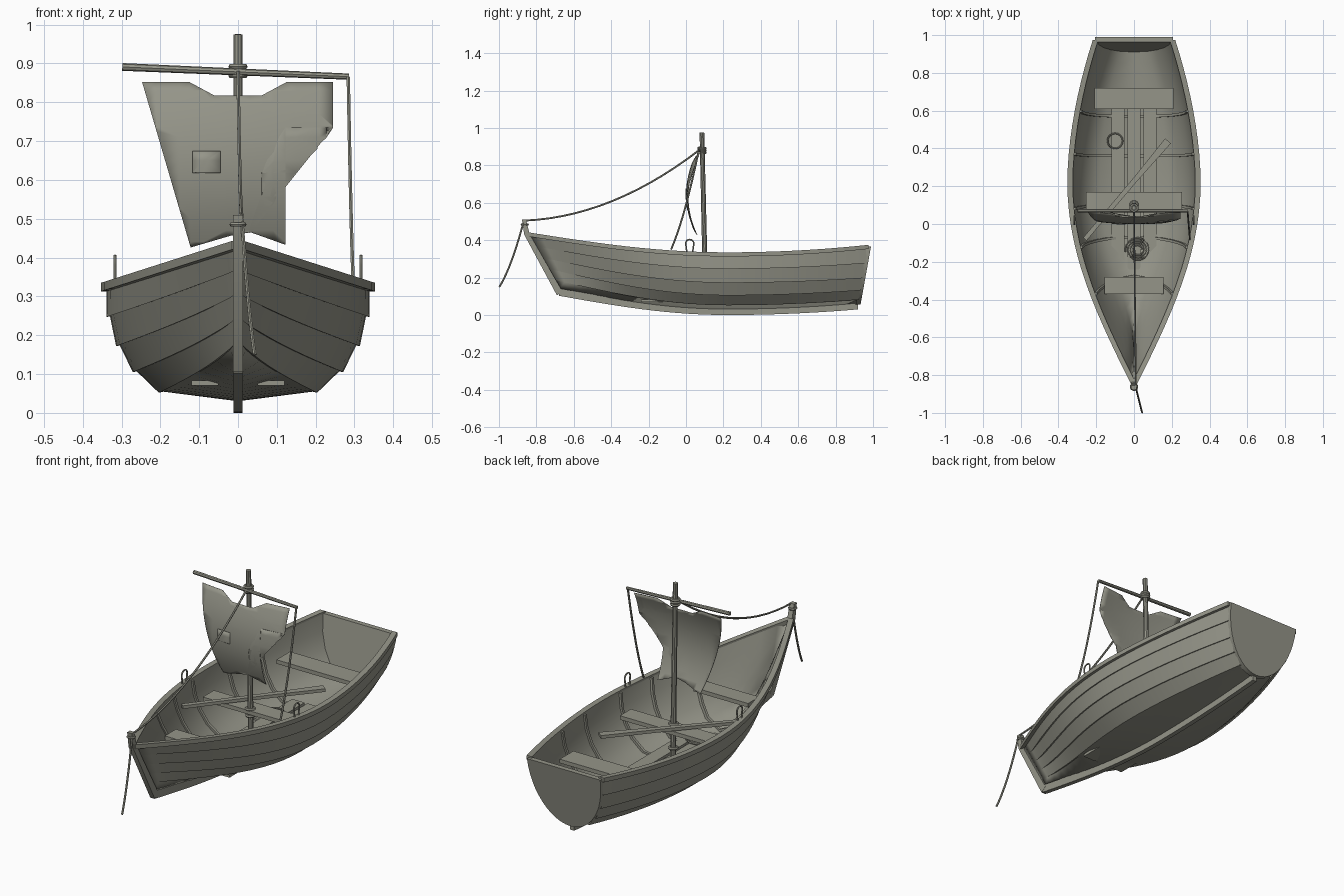
import bpy, bmesh
from math import sin, cos, pi, sqrt
from mathutils import Vector

old = bpy.data.objects.get("Cube")
if old:
    bpy.data.objects.remove(old, do_unlink=True)

wood = bpy.data.materials.new("weathered grey")
wood.use_nodes = True
wood.diffuse_color = (0.30, 0.30, 0.25, 1)
wood.node_tree.nodes["Principled BSDF"].inputs["Base Color"].default_value = wood.diffuse_color


def finish(name, bm, mirror=False, recalc=True):
    if recalc:
        bmesh.ops.recalc_face_normals(bm, faces=bm.faces)
    me = bpy.data.meshes.new(name)
    bm.to_mesh(me)
    bm.free()
    me.materials.append(wood)
    ob = bpy.data.objects.new(name, me)
    bpy.context.collection.objects.link(ob)
    bpy.ops.object.select_all(action='DESELECT')
    ob.select_set(True)
    bpy.context.view_layer.objects.active = ob
    bpy.ops.object.shade_smooth_by_angle(angle=0.6)
    if mirror:
        ob.modifiers.new("mirror", 'MIRROR').merge_threshold = 0.0005
    return ob


def loft(name, sections, closed=True, mirror=False):
    """Skin a list of equal-length cross-sections; closed ones get end caps."""
    bm = bmesh.new()
    rows = [[bm.verts.new(p) for p in s] for s in sections]
    n = len(rows[0])
    for a, b in zip(rows, rows[1:]):
        for i in range(n if closed else n - 1):
            j = (i + 1) % n
            bm.faces.new((a[i], a[j], b[j], b[i]))
    if closed:
        bm.faces.new(rows[0])
        bm.faces.new(rows[-1])
    bmesh.ops.remove_doubles(bm, verts=bm.verts, dist=0.0002)
    return finish(name, bm, mirror)


def box(name, x0, x1, y0, y1, z0, z1):
    return loft(name, [[(x0, y, z0), (x1, y, z0), (x1, y, z1), (x0, y, z1)] for y in (y0, y1)])


def tube(name, pts, r, sides=8, r_end=None):
    """Round bar or rope along a path."""
    pts = [Vector(p) for p in pts]
    rings = []
    for i, p in enumerate(pts):
        d = (pts[min(i + 1, len(pts) - 1)] - pts[max(i - 1, 0)]).normalized()
        ref = Vector((1, 0, 0)) if abs(d.x) < 0.8 else Vector((0, 0, 1))
        u = d.cross(ref).normalized()
        v = d.cross(u)
        rr = r + ((r_end or r) - r) * i / (len(pts) - 1)
        rings.append([p + (u * cos(2 * pi * k / sides) + v * sin(2 * pi * k / sides)) * rr
                      for k in range(sides)])
    return loft(name, rings)


def rope(name, a, b, sag, r=0.005, n=14):
    a, b = Vector(a), Vector(b)
    return tube(name, [a.lerp(b, i / n) - Vector((0, 0, 4 * sag * (i / n) * (1 - i / n)))
                       for i in range(n + 1)], r, 6)


def ring(name, centre, radius, r):
    bm = bmesh.new()
    rows = [[bm.verts.new((centre[0] + (radius + r * cos(b)) * cos(a),
                           centre[1] + (radius + r * cos(b)) * sin(a),
                           centre[2] + r * sin(b)))
             for b in (k * pi / 3 for k in range(6))] for a in (k * pi / 8 for k in range(16))]
    for i in range(16):
        for j in range(6):
            q, p = rows[(i + 1) % 16], rows[i]
            bm.faces.new((p[j], p[(j + 1) % 6], q[(j + 1) % 6], q[j]))
    return finish(name, bm)


# Hull lines: 0 is the sheer, 1-4 the plank edges, 5 the keel line
MID = [(.338, .325), (.33, .25), (.305, .175), (.262, .108), (.195, .055), (0, .03)]
STERN_Z = [.365, .28, .2, .135, .085, .06]


def transom_y(z):
    return .93 + .18 * (z - .06)


def line(k, t):
    """Point on hull line k; t runs 0 bow, 1 widest, 2 stern."""
    wm, zm = MID[k]
    if t <= 1:
        yb, zb, s = -.85 + .034 * k, .433 - .06 * k, sin(t * pi / 2)
        return Vector((wm * s ** (1 + .12 * k), yb + (.22 - yb) * t, zb + (zm - zb) * s))
    s, zs = t - 1, STERN_Z[k]
    ws = 0 if k == 5 else .203 * sqrt(1 - ((.365 - zs) / .31) ** 2)
    return Vector((wm + (ws - wm) * s ** 1.8, .22 + (transom_y(zs) - .01 - .22) * s,
                   zm + (zs - zm) * s * s))


def inner(k, t, d):
    p = line(k, t)
    return Vector((max(p.x - d, 0), p.y, p.z + d * k / 5))


stations = [i / 14 for i in range(14)] + [1 + i / 10 for i in range(11)]

# Lapped plank hull with a smooth lining
sections = []
for t in stations:
    lap = Vector((.009 * min(1, t * 5), 0, -.003))
    s = [line(5, t)]
    for k in (4, 3, 2, 1):
        s += [line(k, t), line(k, t) + lap]
    s += [line(0, t)] + [inner(k, t, .014) for k in range(6)]
    sections.append(s)
loft("hull", sections, closed=False, mirror=True)

# Gunwale rails
loft("gunwale", [[line(0, t) + Vector((dx, 0, dz)) for dx, dz in
                  ((-.014, -.012), (.015, -.012), (.015, .01), (-.014, .01))]
                 for t in stations], mirror=True)

# Ribs
for n, t in enumerate((.45, .68, .87, 1.2, 1.5)):
    loft(f"rib_{n + 1}", [[inner(k, t, d) + Vector((0, dy, 0)) for d, dy in
                           ((.012, -.007), (.012, .007), (.024, .007), (.024, -.007))]
                          for k in range(6)], mirror=True)

# Keel and stem
loft("keel", [[line(5, t) + Vector((dx, 0, dz)) for dx, dz in
               ((-.012, -.03), (.012, -.03), (.012, .01), (-.012, .01))]
              for t in stations])
stem = [(-.877, .51), (-.855, .51), (-.835, .43), (-.66, .125), (-.69, .105), (-.865, .43)]
loft("stem", [[(x, y, z) for y, z in stem] for x in (-.013, .013)])

# Rounded transom
arc = [(.207 * cos(a), .367 - .312 * sin(a)) for a in (pi * i / 24 for i in range(25))]
loft("transom", [[(x, transom_y(z) + dy, z) for x, z in arc] for dy in (-.022, .004)])

# Thwarts and floor boards
for name, w, y0, y1 in (("bow_thwart", .155, -.37, -.28), ("middle_thwart", .255, .08, .17),
                        ("stern_thwart", .21, .61, .72)):
    box(name, -w, w, y0, y1, .24, .26)
for i, (x0, x1) in enumerate(((-.12, -.05), (-.035, .035), (.05, .12))):
    box(f"floor_board_{i + 1}", x0, x1, -.24, .61, .07, .084)

# Mast, yard and lashings
tube("mast", [(0, .106, .06), (0, .085, .975)], .014, 10, .0125)
tube("yard", [(-.298, .07, .891), (.286, .07, .866)], .01, 8, .008)
for i, z in enumerate((.14, .228, .262, .868, .88, .892)):
    ring(f"mast_band_{i + 1}", (0, .106 - .023 * z, z), .018, .007)

# Rigging ropes
rope("forestay", (0, .075, .885), (.01, -.86, .505), .085)
rope("bow_line", (.01, -.868, .5), (.043, -.998, .15), .035)
rope("sheet", (.284, .065, .865), (.296, -.08, .35), .045)
ring("stem_lashing", (0, -.862, .485), .016, .006)

# Sail cloth in the shape of a torn shirt, bellied forward
SAIL = [(-.247, .852), (-.125, .852), (-.06, .817), (.06, .817), (.125, .852), (.245, .852),
        (.245, .735), (.122, .735), (.122, .617), (.06, .617), (.06, .56), (.122, .56),
        (.122, .433), (.03, .466), (-.02, .456), (-.122, .426)]
PATCH = [(-.117, .675), (-.045, .675), (-.045, .618), (-.117, .618)]


def cloth(name, outline, y0):
    bm = bmesh.new()
    bm.faces.new([bm.verts.new((x, 0, z)) for x, z in outline])
    bmesh.ops.triangulate(bm, faces=bm.faces)
    cuts = [((0, 0, .44 + .03 * i), (0, 0, 1)) for i in range(14)]
    cuts += [((-.21 + .06 * i, 0, 0), (1, 0, 0)) for i in range(8)]
    for co, no in cuts:
        bmesh.ops.bisect_plane(bm, geom=bm.verts[:] + bm.edges[:] + bm.faces[:],
                               plane_co=co, plane_no=no)
    for v in bm.verts:
        v.co.y = y0 + .05 * ((v.co.z - .645) / .21) ** 2 + .3 * v.co.x ** 2
    ob = finish(name, bm)
    ob.modifiers.new("thickness", 'SOLIDIFY').thickness = .003


cloth("sail", SAIL, .0)
cloth("sail_patch", PATCH, -.004)

# Loose oar resting on the thwarts
a, b = Vector((-.26, -.08, .272)), Vector((.18, .44, .282))
side = (b - a).cross(Vector((0, 0, 1))).normalized()
loft("oar", [[p + side * w + Vector((0, 0, dz)) for w, dz in
              ((-h, -.008), (h, -.008), (h, .008), (-h, .008))]
             for p, h in ((a, .012), (a.lerp(b, .6), .013), (b, .02))])

# Oarlocks
for name, x in (("left_oarlock", .317), ("right_oarlock", -.317)):
    hoop = [(x, .02 - .014, .325)]
    hoop += [(x, .02 - .022 * cos(c), .382 + .022 * sin(c)) for c in (pi * i / 10 for i in range(11))]
    tube(name, hoop + [(x, .02 + .014, .325)], .004, 6)

# Coiled rope and a small hoop on the floor
tube("rope_coil", [(.02 + (.02 + .0006 * i) * cos(i * .3), -.135 + (.02 + .0006 * i) * sin(i * .3), .09)
                   for i in range(75)], .005, 6)
ring("floor_hoop", (-.1, .44, .09), .04, .004)
